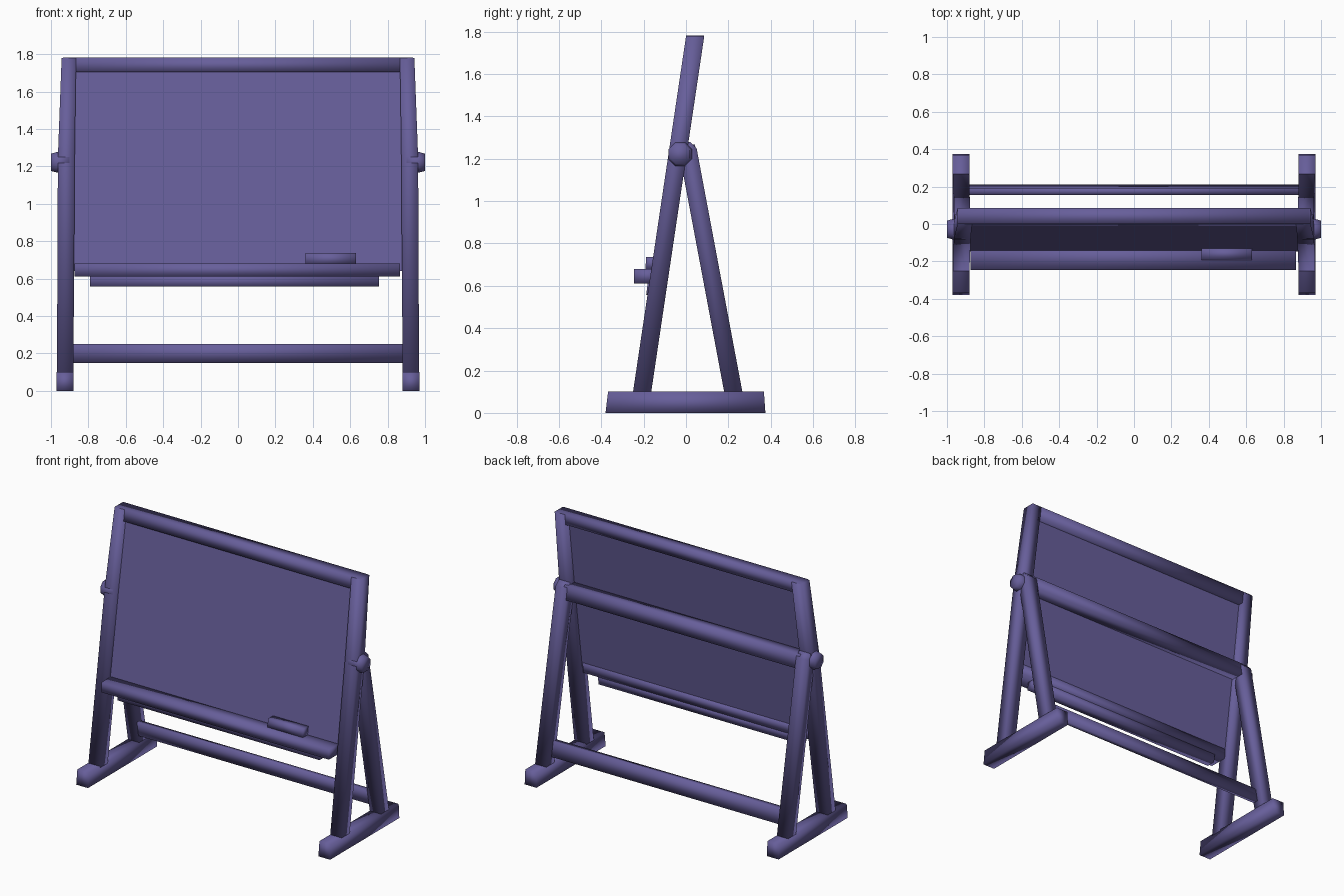
import bpy, bmesh, math
from mathutils import Vector

if "Cube" in bpy.data.objects:
    bpy.data.objects.remove(bpy.data.objects["Cube"])

paint = bpy.data.materials.new("muted purple paint")
paint.diffuse_color = (0.135, 0.113, 0.325, 1)
paint.use_nodes = True
paint.node_tree.nodes["Principled BSDF"].inputs["Base Color"].default_value = paint.diffuse_color


def add(name, bm, smooth=True):
    bmesh.ops.recalc_face_normals(bm, faces=bm.faces[:])
    for f in bm.faces:
        f.smooth = smooth
    me = bpy.data.meshes.new(name)
    bm.to_mesh(me)
    bm.free()
    me.materials.append(paint)
    ob = bpy.data.objects.new(name, me)
    bpy.context.collection.objects.link(ob)
    return ob


def loft(name, stations, smooth=True):
    """Skin equal-length rings of points, capped at both ends."""
    bm = bmesh.new()
    rings = [[bm.verts.new(p) for p in ring] for ring in stations]
    for a, b in zip(rings, rings[1:]):
        for i in range(len(a)):
            j = (i + 1) % len(a)
            bm.faces.new((a[i], a[j], b[j], b[i]))
    bm.faces.new(rings[0])
    bm.faces.new(rings[-1])
    return add(name, bm, smooth)


def upright(name, levels, smooth=True):
    """Beam through levels of (z, x0, x1, y0, y1)."""
    return loft(name, [[(x0, y0, z), (x1, y0, z), (x1, y1, z), (x0, y1, z)]
                       for z, x0, x1, y0, y1 in levels], smooth)


def bar(name, x0, x1, profile, smooth=True):
    """Side profile (y, z) run along x."""
    return loft(name, [[(x, y, z) for y, z in profile] for x in (x0, x1)], smooth)


def lean(z):
    """Centre line of the tilted board frame."""
    return -0.207 + 0.149 * (z - 0.1)


def tilted(z0, z1, front, back):
    return [(lean(z0) + front, z0), (lean(z0) + back, z0),
            (lean(z1) + back, z1), (lean(z1) + front, z1)]


H = 0.043
for side, s in (("left", -1), ("right", 1)):
    # foot with slightly tapered ends
    bar(side + "_foot", s * 0.88, s * 0.97,
        [(-0.38, 0), (0.375, 0), (0.368, 0.1), (-0.368, 0.1)])
    # long front leg continuing up as the frame side
    upright(side + "_front_leg", [
        (z, s * xi, s * xo, lean(z) - H, lean(z) + H)
        for z, xi, xo in ((0.09, 0.88, 0.968), (1.25, 0.873, 0.963), (1.78, 0.866, 0.943))])
    # rear brace leg
    upright(side + "_rear_leg", [
        (0.09, s * 0.881, s * 0.967, 0.182, 0.268),
        (1.25, s * 0.876, s * 0.961, -0.036, 0.05),
        (1.28, s * 0.878, s * 0.959, -0.036, 0.02)])
    # pivot knob
    rings = []
    for x, r in ((0.90, 0.06), (0.965, 0.06), (1.0, 0.05)):
        rings.append([(s * x, -0.028 + r * math.cos(a), 1.222 + r * math.sin(a))
                      for a in (math.pi * (k + 0.5) / 4 for k in range(8))])
    loft(side + "_pivot_knob", rings)

# board panel and top rail
bar("board", -0.885, 0.885, tilted(0.64, 1.74, -0.02, 0.005), False)
bar("top_rail", -0.935, 0.935, tilted(1.705, 1.783, -0.0425, 0.0425))

# cross rails between the leg pairs
bar("middle_rail", -0.9, 0.9, [(-0.035, 1.175), (0.058, 1.175), (0.042, 1.268), (-0.03, 1.268)])
bar("rear_crossbar", -0.9, 0.9, [(0.172, 0.15), (0.21, 0.15), (0.192, 0.25), (0.154, 0.25)])

# chalk tray with a support strip beneath and an eraser on top
bar("chalk_tray", -0.873, 0.867, [(-0.245, 0.612), (-0.115, 0.612), (-0.11, 0.68), (-0.245, 0.68)])
bar("tray_support", -0.79, 0.755, [(-0.188, 0.557), (-0.125, 0.557), (-0.115, 0.62), (-0.18, 0.62)])
bar("eraser", 0.36, 0.63, [(-0.192, 0.675), (-0.135, 0.675), (-0.13, 0.737), (-0.188, 0.737)])
